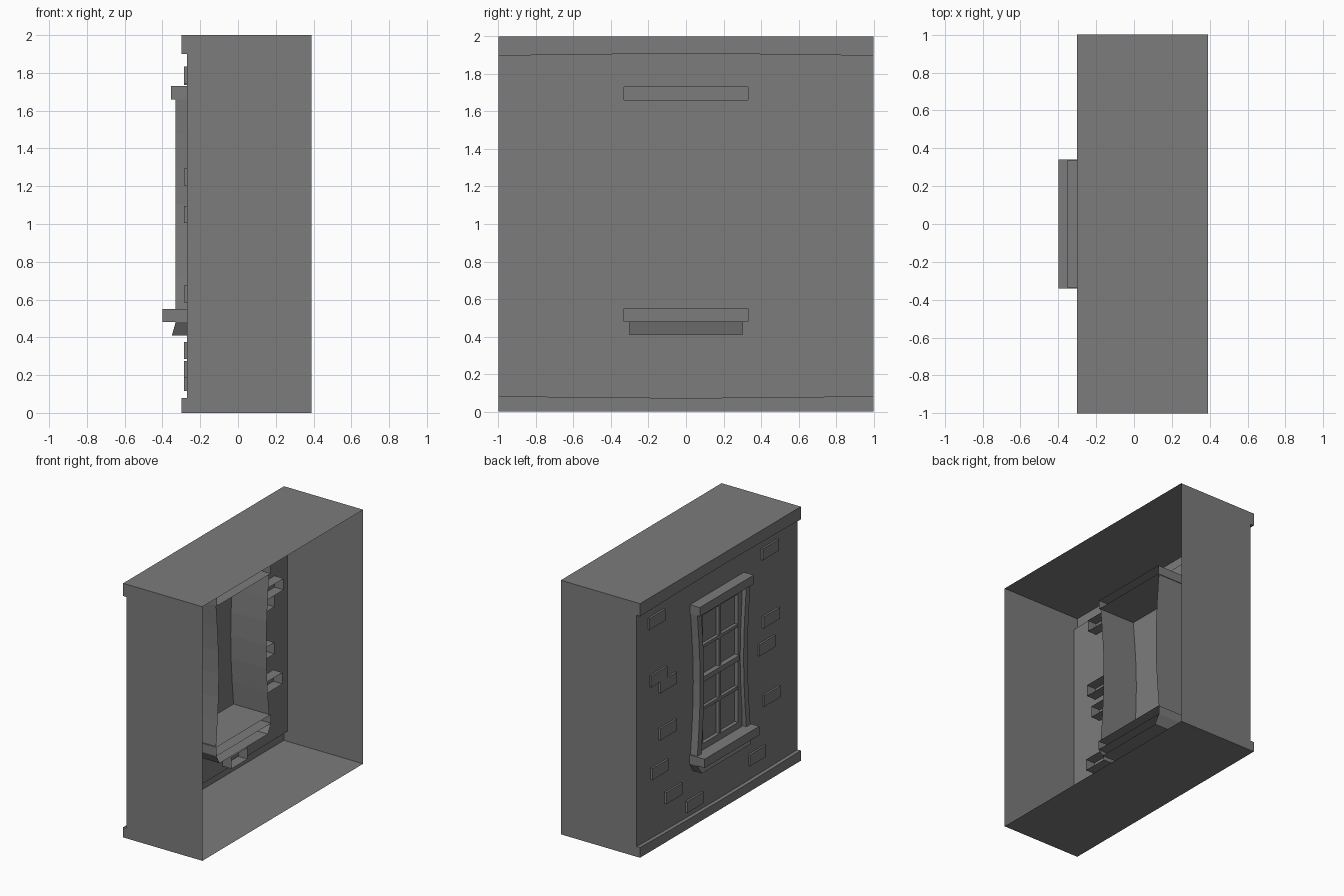
import bpy, bmesh, math

if "Cube" in bpy.data.objects:
    bpy.data.objects.remove(bpy.data.objects["Cube"])

grey = bpy.data.materials.new("plain_grey")
grey.use_nodes = True
grey.diffuse_color = (0.2, 0.2, 0.2, 1)
grey.node_tree.nodes["Principled BSDF"].inputs["Base Color"].default_value = (0.2, 0.2, 0.2, 1)


def finish(name, bm):
    bmesh.ops.recalc_face_normals(bm, faces=bm.faces)
    mesh = bpy.data.meshes.new(name)
    bm.to_mesh(mesh)
    bm.free()
    mesh.materials.append(grey)
    obj = bpy.data.objects.new(name, mesh)
    bpy.context.collection.objects.link(obj)
    return obj


def loft(bm, sections, skip=lambda y, z: False):
    """Join open rows of points into a strip of quads."""
    rows = [[bm.verts.new(p) for p in s] for s in sections]
    for a, b in zip(rows, rows[1:]):
        for i in range(len(a) - 1):
            quad = (a[i], a[i + 1], b[i + 1], b[i])
            if not skip(sum(v.co.y for v in quad) / 4, sum(v.co.z for v in quad) / 4):
                bm.faces.new(quad)
    return rows


def hollow_box(name, x, y, z, taper=0.0, lean=0.0, top=True):
    """Box open at the back; taper narrows and lean pushes out the bottom."""
    bm = bmesh.new()
    verts = {}
    for i in (0, 1):
        for j in (0, 1):
            for k in (0, 1):
                inset = taper * (1 - k) * (1 - 2 * j)
                push = lean * (1 - k) * (1 - i)
                verts[i, j, k] = bm.verts.new((x[i] - push, y[j] + inset, z[k]))
    sides = [[(0, 0, 0), (0, 0, 1), (0, 1, 1), (0, 1, 0)],
             [(0, 0, 0), (1, 0, 0), (1, 0, 1), (0, 0, 1)],
             [(0, 1, 0), (0, 1, 1), (1, 1, 1), (1, 1, 0)],
             [(0, 0, 0), (0, 1, 0), (1, 1, 0), (1, 0, 0)]]
    if top:
        sides.append([(0, 0, 1), (1, 0, 1), (1, 1, 1), (0, 1, 1)])
    for s in sides:
        bm.faces.new([verts[c] for c in s])
    return finish(name, bm)


# Shell: wall, top and bottom ledges, swept along y with openings behind lintel and sill
BACK, WALL, LEDGE = 0.39, -0.27, -0.30
levels = [0.41, 0.48, 0.55, 1.66, 1.73]


def profile(y):
    bow = 0.01 * math.cos(y * math.pi / 2)
    low, high = 0.08 - bow, 1.90 + bow
    return ([(BACK, y, 0), (LEDGE, y, 0), (LEDGE, y, low), (WALL, y, low)]
            + [(WALL, y, z) for z in levels]
            + [(WALL, y, high), (LEDGE, y, high), (LEDGE, y, 2), (BACK, y, 2)])


def opening(y, z):
    return (abs(y) < 0.33 and (1.66 < z < 1.73 or 0.48 < z < 0.55)
            or abs(y) < 0.30 and 0.41 < z < 0.48)


shell = bmesh.new()
half = [0.30, 0.33, 0.71, 1.0]
rows = loft(shell, [profile(y) for y in [-h for h in reversed(half)] + [0] + half], opening)
for end in (rows[0], rows[-1]):
    shell.faces.new(end)
finish("wall_shell", shell)

# Raised bricks: centre y and centre z
bricks = [(0.76, 1.78), (0.74, 1.32), (0.625, 1.23), (0.625, 0.86), (0.725, 0.585),
          (0.55, 0.33), (0.29, 0.16), (-0.49, 0.23), (-0.67, 0.63), (-0.61, 1.05),
          (-0.66, 1.25), (-0.65, 1.79)]
for n, (y, z) in enumerate(bricks):
    hollow_box(f"brick_{n + 1}", (-0.285, -0.19), (y - 0.1, y + 0.1), (z - 0.045, z + 0.045))

# Lintel, sill and sloping apron
hollow_box("window_lintel", (-0.355, 0.05), (-0.335, 0.335), (1.66, 1.73))
hollow_box("window_sill", (-0.40, 0.05), (-0.34, 0.34), (0.48, 0.55))
hollow_box("sill_apron", (-0.33, 0.05), (-0.34, 0.34), (0.41, 0.48), 0.04, 0.02, top=False)

# Pinched side frames
for side, name in ((1, "left"), (-1, "right")):
    jamb = bmesh.new()
    sections = []
    for step in range(7):
        t = step / 6
        y = 0.33 - 0.035 * math.sin(math.pi * t)
        z = 0.55 + 1.11 * t
        sections.append([(0.04, side * y, z), (-0.33, side * y, z),
                         (-0.33, side * (y - 0.05), z), (WALL, side * (y - 0.05), z)])
    loft(jamb, sections)
    finish(f"window_frame_{name}", jamb)

# Sash with two columns and four rows of panes
for side, name in ((1, "left"), (-1, "right")):
    edges = sorted((side * 0.22, side * 0.265))
    hollow_box(f"sash_stile_{name}", (-0.30, WALL), edges, (0.55, 1.66))
hollow_box("sash_mullion", (-0.295, WALL), (-0.012, 0.012), (0.55, 1.66))
for n, (z, h, x) in enumerate([(0.575, 0.025, -0.30), (0.87, 0.012, -0.295), (1.11, 0.02, -0.31),
                               (1.36, 0.012, -0.295), (1.635, 0.025, -0.30)]):
    hollow_box(f"sash_rail_{n + 1}", (x, WALL), (-0.22, 0.22), (z - h, z + h))
